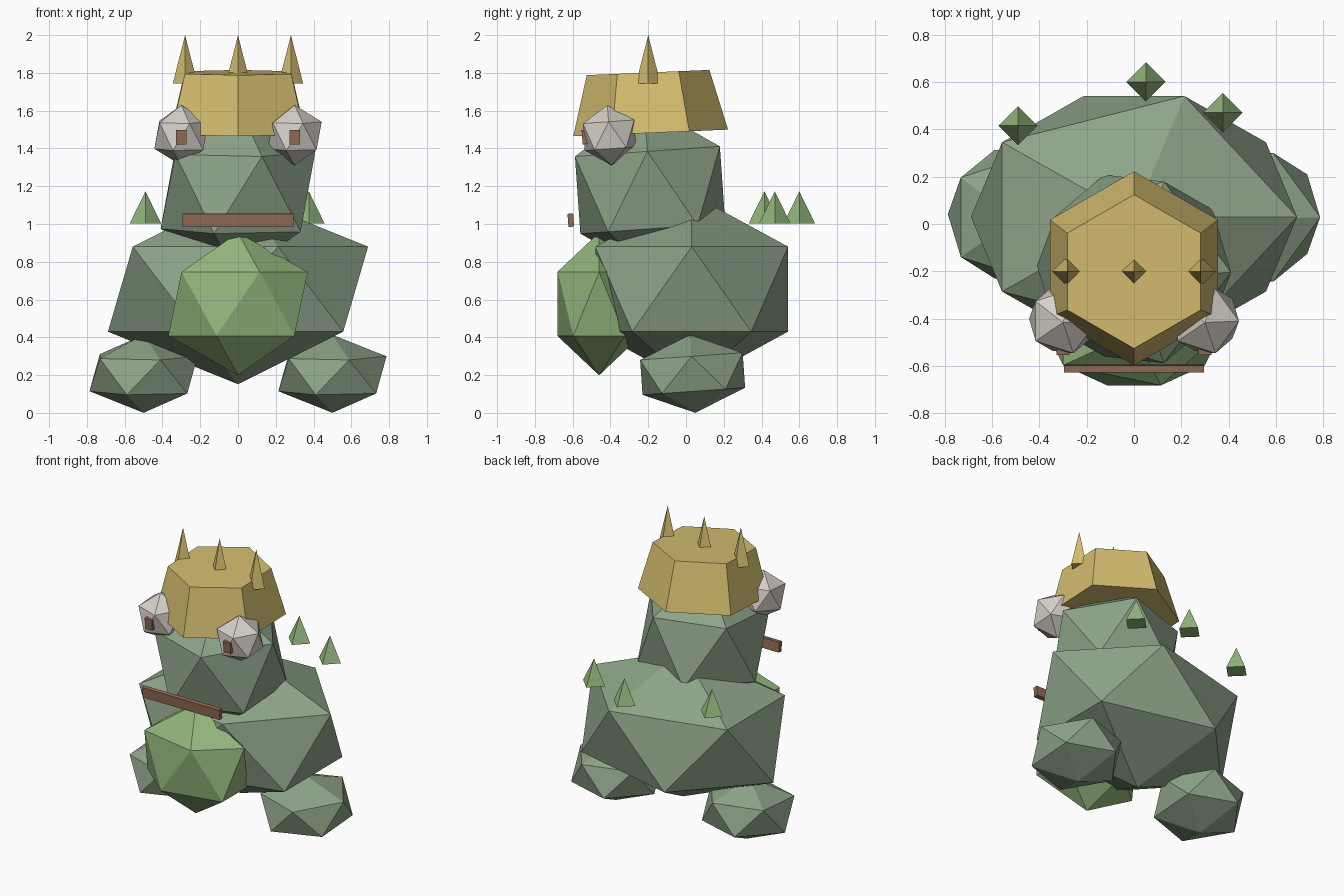
import bpy

cube = bpy.data.objects.get("Cube")
if cube:
    bpy.data.objects.remove(cube, do_unlink=True)


def material(name, rgb):
    m = bpy.data.materials.new(name)
    m.use_nodes = True
    m.diffuse_color = (*rgb, 1)
    m.node_tree.nodes["Principled BSDF"].inputs["Base Color"].default_value = (*rgb, 1)
    return m


SKIN = material("moss green", (0.27, 0.37, 0.25))
BELLY = material("light green", (0.29, 0.47, 0.20))
GOLD = material("gold", (0.66, 0.51, 0.16))
WHITE = material("eye white", (0.67, 0.63, 0.58))
BROWN = material("brown", (0.29, 0.15, 0.09))

TILT = 0.07  # slight backward lean shared by several parts


def finish(name, mat, scale=(1, 1, 1), tilt=0):
    ob = bpy.context.object
    ob.name = name
    ob.scale = scale
    ob.rotation_euler.x = tilt
    ob.data.materials.append(mat)
    return ob


def boulder(name, mat, loc, scale, tilt=0):
    bpy.ops.mesh.primitive_ico_sphere_add(subdivisions=1, radius=1, location=loc)
    return finish(name, mat, scale, tilt)


def box(name, mat, loc, size, tilt=0):
    bpy.ops.mesh.primitive_cube_add(size=1, location=loc)
    return finish(name, mat, size, tilt)


def cone(name, mat, loc, sides, r1, r2, depth, tilt=0):
    bpy.ops.mesh.primitive_cone_add(vertices=sides, radius1=r1, radius2=r2,
                                    depth=depth, location=loc)
    return finish(name, mat, tilt=tilt)


# Body, belly and head
boulder("body", SKIN, (0, 0.03, 0.655), (0.77, 0.6, 0.503))
boulder("belly", BELLY, (0, -0.46, 0.577), (0.413, 0.26, 0.378))
boulder("head", SKIN, (0, -0.19, 1.18), (0.458, 0.452, 0.458), TILT)

# Feet and eyes
for side, s in (("left", 1), ("right", -1)):
    boulder(side + "_foot", SKIN, (s * 0.5, 0.035, 0.207), (0.32, 0.32, 0.207), TILT)
    boulder(side + "_eye", WHITE, (s * 0.3, -0.405, 1.47), (0.16, 0.16, 0.16), TILT)
    box(side + "_pupil", BROWN, (s * 0.3, -0.535, 1.46), (0.055, 0.03, 0.075), TILT)

# Mouth bar
box("mouth", BROWN, (0, -0.61, 1.02), (0.59, 0.03, 0.07), TILT)

# Crown with three spikes
cone("crown", GOLD, (0, -0.194, 1.642), 6, 0.41, 0.325, 0.32, 0.043)
for i, x in enumerate((-0.28, 0, 0.28)):
    cone(f"crown_spike_{i + 1}", GOLD, (x, -0.2, 1.872), 4, 0.065, 0, 0.256)

# Small spikes behind the back
for i, (x, y) in enumerate(((-0.49, 0.415), (0.05, 0.6), (0.375, 0.47))):
    cone(f"back_spike_{i + 1}", BELLY, (x, y, 1.088), 4, 0.083, 0, 0.17)
